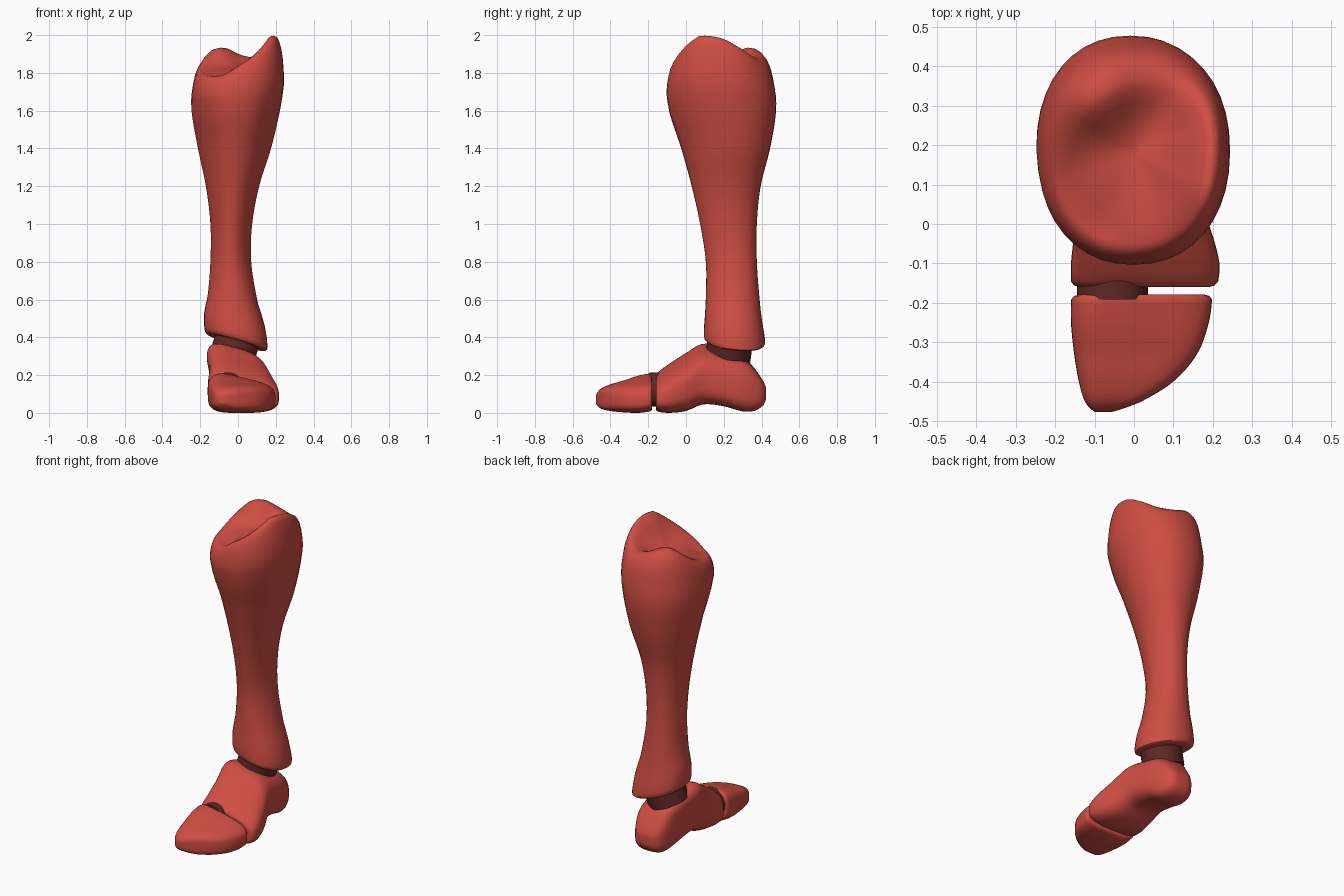
import bpy, bmesh, math
from mathutils import Vector

if "Cube" in bpy.data.objects:
    bpy.data.objects.remove(bpy.data.objects["Cube"])

SEG = 40
ANG = [2 * math.pi * i / SEG for i in range(SEG)]


def material(name, rgb):
    m = bpy.data.materials.new(name)
    m.diffuse_color = (*rgb, 1)
    m.use_nodes = True
    m.node_tree.nodes["Principled BSDF"].inputs["Base Color"].default_value = m.diffuse_color
    return m


RED = material("red", (0.62, 0.075, 0.055))
DARK = material("dark_red", (0.11, 0.022, 0.018))


def spline(table, t):
    """Smooth lookup of the columns after the first, keyed by the first."""
    t = min(max(t, table[0][0]), table[-1][0])
    i = max(k for k in range(len(table) - 1) if table[k][0] <= t)
    a, b = table[i], table[i + 1]
    p, q = table[max(i - 1, 0)], table[min(i + 2, len(table) - 1)]
    h = b[0] - a[0]
    u = (t - a[0]) / h
    out = []
    for k in range(1, len(a)):
        m0 = (b[k] - p[k]) / (b[0] - p[0]) * h
        m1 = (q[k] - a[k]) / (q[0] - a[0]) * h
        out.append((2*u**3 - 3*u**2 + 1) * a[k] + (u**3 - 2*u**2 + u) * m0
                   + (3*u**2 - 2*u**3) * b[k] + (u**3 - u**2) * m1)
    return out


def power(v, n):
    return math.copysign(abs(v) ** (2 / n), v)


def finish(ob, mat):
    ob.data.materials.append(mat)
    bpy.ops.object.select_all(action='DESELECT')
    ob.select_set(True)
    bpy.context.view_layer.objects.active = ob
    bpy.ops.object.shade_smooth_by_angle(angle=math.radians(50))


def skin(name, rings, mat):
    """Bridge a list of point rings and close both ends."""
    bm = bmesh.new()
    vs = [[bm.verts.new(p) for p in r] for r in rings]
    for a, b in zip(vs, vs[1:]):
        for i in range(SEG):
            j = (i + 1) % SEG
            bm.faces.new((a[i], a[j], b[j], b[i]))
    bm.faces.new(vs[0])
    bm.faces.new(vs[-1])
    bmesh.ops.recalc_face_normals(bm, faces=bm.faces[:])
    me = bpy.data.meshes.new(name)
    bm.to_mesh(me)
    bm.free()
    ob = bpy.data.objects.new(name, me)
    bpy.context.collection.objects.link(ob)
    finish(ob, mat)


# Shin: z, x min, x max, y min, y max
SHIN = [(0.37, -0.18, 0.163, 0.09, 0.426), (0.5, -0.178, 0.14, 0.1, 0.402),
        (0.6, -0.16, 0.105, 0.105, 0.39), (0.8, -0.146, 0.07, 0.105, 0.375),
        (1.0, -0.146, 0.075, 0.075, 0.375), (1.2, -0.17, 0.112, 0.03, 0.395),
        (1.4, -0.212, 0.175, -0.025, 0.445), (1.6, -0.246, 0.222, -0.09, 0.477),
        (1.75, -0.246, 0.247, -0.106, 0.472)]
# Height of the knee rim by angle in degrees
RIM = [(-25, 2.0), (0, 1.985), (25, 1.93), (50, 1.885), (80, 1.89), (112, 1.93),
       (140, 1.925), (165, 1.87), (190, 1.81), (220, 1.785), (250, 1.79),
       (275, 1.85), (300, 1.91), (320, 1.965), (335, 2.0)]


def shin_ring(z, scale=1.0, rounder=0.0):
    x0, x1, y0, y1 = spline(SHIN, z)
    w = max(0, min(1, (0.85 - z) / 0.45))
    pinch = 0.2 * max(0, min(1, (1.75 - z) / 0.3)) * (1 - w)
    pts = []
    for a in ANG:
        c, s = power(math.cos(a), 2.2), power(math.sin(a), 2.2)
        # the back left is rounded off more than the rest
        m = max(0, math.cos(a - math.radians(115)))
        k = 1 - (1 - scale) * (1 + rounder * m)
        x = (x0 + x1) / 2 + (x1 - x0) / 2 * c * k * (1 - pinch * max(0, -s))
        y = (y0 + y1) / 2 + (y1 - y0) / 2 * s * k
        pts.append(Vector((x, y, z - w * (0.28 * x + 0.1 * (y - 0.25)))))
    return pts


rings = [shin_ring(0.372, s) for s in (0.3, 0.8, 0.9)]
rings += [shin_ring(0.38, 0.96), shin_ring(0.4, 0.99)]
rings += [shin_ring(0.44 + 1.2 * i / 24) for i in range(25)]


# Knee end: rim rises unevenly, then dips into a shallow saddle
def knee_ring(f, scale, dip=1.0, rounder=1.0):
    pts = []
    for a, p in zip(ANG, shin_ring(1.64 + 0.11 * min(1, f * 3), scale, rounder)):
        d = math.degrees(a)
        r = spline(RIM, d - 360 if d > 335 else d)[0]
        p.z = 1.64 + (r - 1.64) * f
        p.z = 1.83 + (p.z - 1.83) * dip if dip < 1 else p.z
        pts.append(p)
    return pts


rings += [knee_ring(f, s) for f, s in
          ((0.15, 1), (0.3, 0.995), (0.5, 0.98), (0.68, 0.96), (0.83, 0.93),
           (0.93, 0.89), (0.985, 0.85), (1, 0.8))]
rings += [knee_ring(1, s, d, r) for s, d, r in
          ((0.73, 0.95, 0.75), (0.6, 0.7, 0.45), (0.45, 0.4, 0.25),
           (0.25, 0.14, 0.1), (0.05, 0.01, 0))]
skin("shin", rings, RED)


# Foot parts: y, x min, x max, z min, z max, sideways slope of the top
def foot_part(name, table, ends, n, lean=0.0):
    def ring(y, scale=1.0):
        x0, x1, z0, z1, k = spline(table, y)
        pts = []
        for a in ANG:
            u = 0.5 + 0.5 * power(math.cos(a), n) * scale
            v = 0.5 + 0.5 * power(math.sin(a), n) * scale
            z = z0 + (z1 - z0) * v * (1 - k * max(0, u - 0.15))
            pts.append((x0 + (x1 - x0) * u - lean * max(0, z - 0.22) * (1 - u),
                        y, z))
        return pts
    y0, y1 = table[0][0], table[-1][0]
    e0, e1 = ends
    rs = [ring(y0, s) for s in (0.3, 1 - 2 * e0)]
    rs += [ring(y0 + 0.004, 1 - e0 * 0.7)]
    rs += [ring(y0 + 0.014 + (y1 - y0 - 0.028) * i / 24) for i in range(25)]
    rs += [ring(y1 - 0.004, 1 - e1 * 0.7)]
    rs += [ring(y1, s) for s in (1 - 2 * e1, 0.3)]
    skin(name, rs, RED)


foot_part("foot", [(-0.16, -0.16, 0.212, 0.008, 0.218, 0.42),
                   (-0.1, -0.16, 0.217, 0.0, 0.266, 0.4),
                   (0.0, -0.15, 0.19, 0.01, 0.333, 0.36),
                   (0.09, -0.152, 0.155, 0.045, 0.382, 0.3),
                   (0.2, -0.145, 0.135, 0.035, 0.355, 0.25),
                   (0.3, -0.128, 0.12, 0.008, 0.308, 0.15),
                   (0.36, -0.113, 0.098, 0.01, 0.243, 0.05),
                   (0.405, -0.09, 0.072, 0.035, 0.175, 0),
                   (0.424, -0.06, 0.045, 0.065, 0.14, 0)], (0.06, 0.1), 3.2, 0.25)
foot_part("toe_cap", [(-0.477, -0.105, -0.05, 0.045, 0.1, 0),
                      (-0.45, -0.125, 0.02, 0.022, 0.13, 0.05),
                      (-0.4, -0.14, 0.1, 0.01, 0.155, 0.15),
                      (-0.33, -0.152, 0.16, 0.003, 0.178, 0.25),
                      (-0.25, -0.16, 0.19, 0.0, 0.206, 0.35),
                      (-0.179, -0.16, 0.2, 0.01, 0.22, 0.4)], (0.1, 0.06), 3.6)


# Dark joint discs between the parts
def joint(name, loc, axis, radius, depth):
    bpy.ops.mesh.primitive_cylinder_add(vertices=SEG, radius=radius, depth=depth,
                                        location=loc)
    ob = bpy.context.object
    ob.name = name
    ob.rotation_euler = Vector(axis).to_track_quat('Z', 'Y').to_euler()
    finish(ob, DARK)


joint("ankle_joint", (-0.015, 0.23, 0.35), (0.3, 0.12, 1), 0.12, 0.14)
joint("toe_joint", (-0.055, -0.168, 0.125), (0, 1, 0), 0.09, 0.048)
